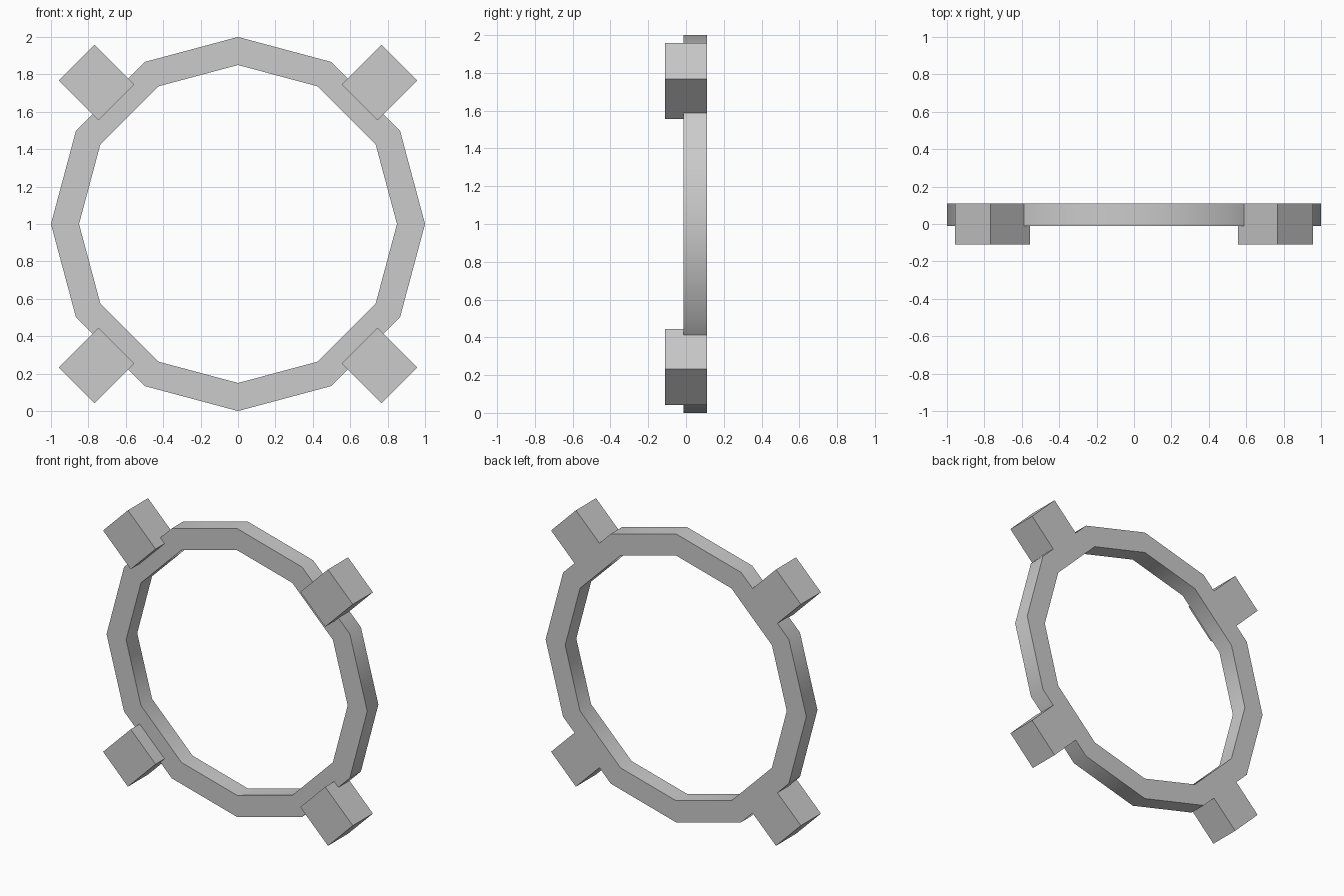
import bpy, bmesh, math
from mathutils import Matrix, Vector

if "Cube" in bpy.data.objects:
    bpy.data.objects.remove(bpy.data.objects["Cube"])

grey = bpy.data.materials.new("light grey")
grey.diffuse_color = (0.6, 0.6, 0.6, 1)
grey.use_nodes = True
grey.node_tree.nodes["Principled BSDF"].inputs["Base Color"].default_value = grey.diffuse_color

CENTRE_Z = 1.0
BACK, RING_FRONT, BLOCK_FRONT = 0.11, -0.012, -0.11


def add_object(name, bm):
    mesh = bpy.data.meshes.new(name)
    bmesh.ops.recalc_face_normals(bm, faces=bm.faces)
    bm.to_mesh(mesh)
    bm.free()
    mesh.materials.append(grey)
    obj = bpy.data.objects.new(name, mesh)
    bpy.context.collection.objects.link(obj)
    return obj


# Twelve-sided ring: sweep a rectangular section round the y axis
SIDES, OUTER, INNER = 12, 1.0, 0.85
section = [(OUTER, RING_FRONT), (OUTER, BACK), (INNER, BACK), (INNER, RING_FRONT)]
bm = bmesh.new()
loops = []
for i in range(SIDES):
    a = 2 * math.pi * i / SIDES
    loops.append([bm.verts.new((r * math.cos(a), y, CENTRE_Z + r * math.sin(a)))
                  for r, y in section])
for i in range(SIDES):
    p, q = loops[i], loops[(i + 1) % SIDES]
    for j in range(4):
        k = (j + 1) % 4
        bm.faces.new((p[j], p[k], q[k], q[j]))
ring = add_object("ring", bm)

# Smooth the rim walls, keep the front and back edges crisp
bpy.context.view_layer.objects.active = ring
ring.select_set(True)
bpy.ops.object.shade_smooth_by_angle(angle=math.radians(40))
ring.select_set(False)

# Four diagonal blocks, flush with the back of the ring
RADIUS, LENGTH, WIDTH = 1.07, 0.30, 0.27
for i, name in enumerate(("upper_right", "upper_left", "lower_left", "lower_right")):
    bm = bmesh.new()
    bmesh.ops.create_cube(bm, size=1)
    place = (Matrix.Translation((0, (BACK + BLOCK_FRONT) / 2, CENTRE_Z))
             @ Matrix.Rotation(-math.radians(45 + 90 * i), 4, 'Y')
             @ Matrix.Translation((RADIUS, 0, 0))
             @ Matrix.Diagonal(Vector((LENGTH, BACK - BLOCK_FRONT, WIDTH, 1))))
    bm.transform(place)
    add_object("block_" + name, bm)
